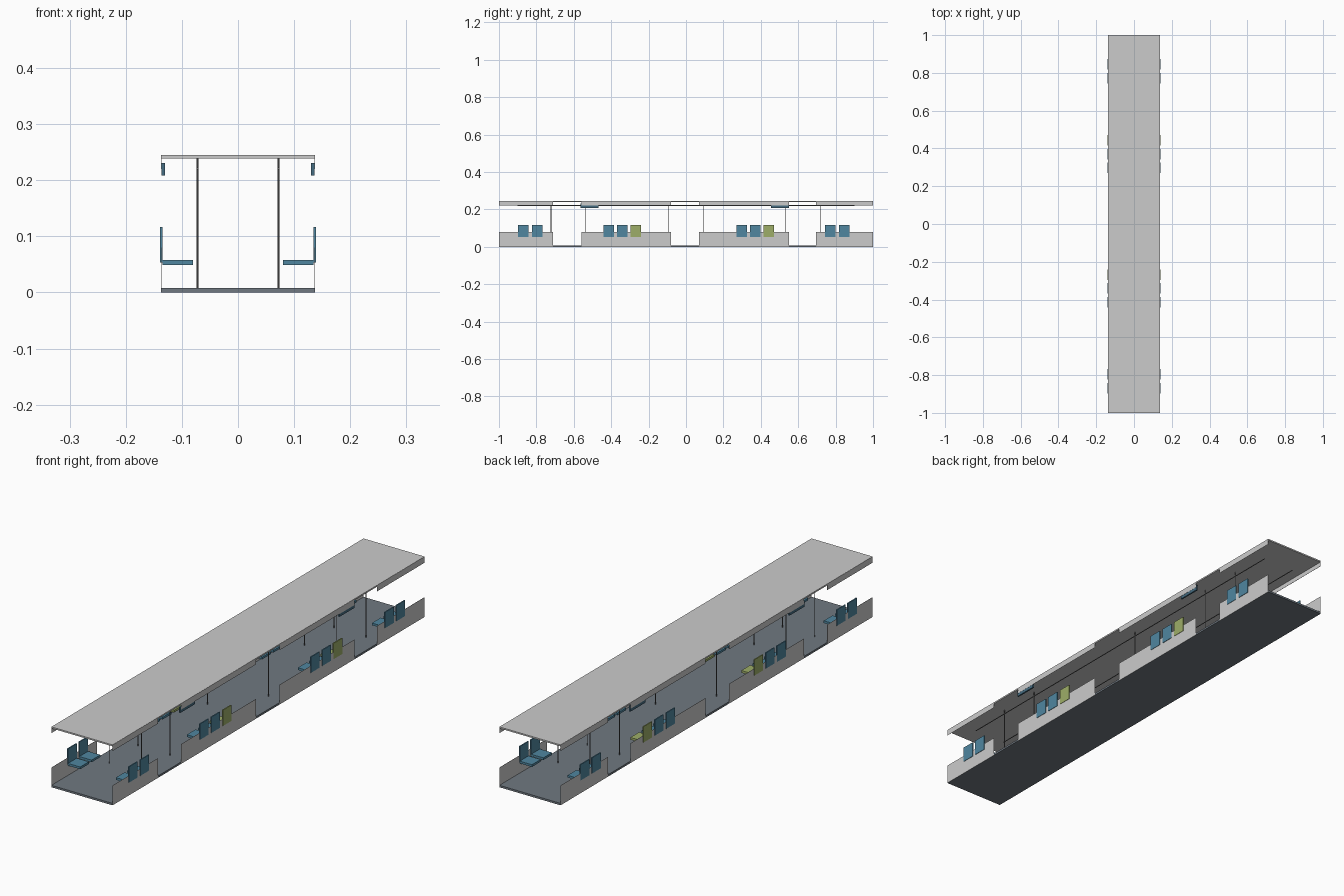
import bpy, bmesh
from mathutils import Vector

if "Cube" in bpy.data.objects:
    bpy.data.objects.remove(bpy.data.objects["Cube"])

def material(name, rgb):
    m = bpy.data.materials.new(name)
    m.diffuse_color = (*rgb, 1)
    m.use_nodes = True
    m.node_tree.nodes["Principled BSDF"].inputs["Base Color"].default_value = m.diffuse_color
    return m

BLUE = material("blue_seat", (0.08, 0.24, 0.35))
GREEN = material("green_seat", (0.34, 0.42, 0.14))
NAVY = material("dark_blue", (0.06, 0.15, 0.22))
FLOOR = material("floor_grey", (0.16, 0.19, 0.22))
STEEL = material("steel", (0.15, 0.15, 0.15))

def finish(name, bm, mat):
    bmesh.ops.recalc_face_normals(bm, faces=bm.faces)
    me = bpy.data.meshes.new(name)
    bm.to_mesh(me)
    bm.free()
    ob = bpy.data.objects.new(name, me)
    bpy.context.collection.objects.link(ob)
    if mat:
        me.materials.append(mat)
    return ob

def add_box(bm, lo, hi):
    vs = bmesh.ops.create_cube(bm, size=1)["verts"]
    for v in vs:
        v.co = Vector([lo[i] if v.co[i] < 0 else hi[i] for i in range(3)])

def box(name, lo, hi, mat=None):
    bm = bmesh.new()
    add_box(bm, lo, hi)
    return finish(name, bm, mat)

def side_box(name, s, x0, x1, y0, y1, z0, z1, mat=None):
    a, b = sorted((s * x0, s * x1))
    return box(name, (a, y0, z0), (b, y1, z1), mat)

def rod(name, p, q, r, mat):
    p, q = Vector(p), Vector(q)
    bpy.ops.mesh.primitive_cylinder_add(vertices=10, radius=r, depth=(q - p).length,
                                        location=(p + q) / 2)
    ob = bpy.context.object
    ob.name = name
    ob.rotation_euler = (q - p).to_track_quat("Z", "Y").to_euler()
    ob.data.materials.append(mat)
    bpy.ops.object.shade_smooth_by_angle()

# floor and roof slabs
box("floor", (-0.137, -1, 0), (0.137, 1, 0.008), FLOOR)
box("roof", (-0.137, -1, 0.239), (0.137, 1, 0.245))

WALLS = [(-1, -0.71), (-0.56, -0.08), (0.07, 0.55), (0.695, 1)]
SEATS = [(-0.869, 2, False), (-0.414, 3, True), (0.297, 3, True), (0.772, 2, False)]
PITCH, HALF = 0.073, 0.028

for s, side in ((1, "right"), (-1, "left")):
    # thin wall panels between the doorways, below and above the windows
    for y0, y1 in WALLS:
        side_box(side + "_lower_wall", s, 0.1365, 0.1372, y0, y1, 0.0, 0.08)
        side_box(side + "_upper_wall", s, 0.1365, 0.1372, y0, y1, 0.22, 0.2445)

    # seats: cushion plus upright back, last of each triple is green
    for start, count, priority in SEATS:
        for i in range(count):
            y = start + i * PITCH
            bm = bmesh.new()
            for x0, x1, z0, z1 in ((0.080, 0.1345, 0.049, 0.058),
                                   (0.1345, 0.139, 0.053, 0.117)):
                a, b = sorted((s * x0, s * x1))
                add_box(bm, (a, y - HALF, z0), (b, y + HALF, z1))
            finish(side + "_seat", bm, GREEN if priority and i == 2 else BLUE)

    # display boxes hung beside the doors
    for y in (-0.517, 0.503):
        side_box(side + "_display", s, 0.130, 0.1364, y - 0.048, y + 0.048,
                 0.208, 0.231, NAVY)

    # grab poles and overhead handrail
    for y in (-0.722, -0.538, 0.093 * s, 0.53, 0.717):
        rod(side + "_pole", (s * 0.072, y, 0.008), (s * 0.072, y, 0.239), 0.0018, STEEL)
    rod(side + "_handrail", (s * 0.072, -0.9, 0.221), (s * 0.072, 0.9, 0.221), 0.0018, STEEL)
